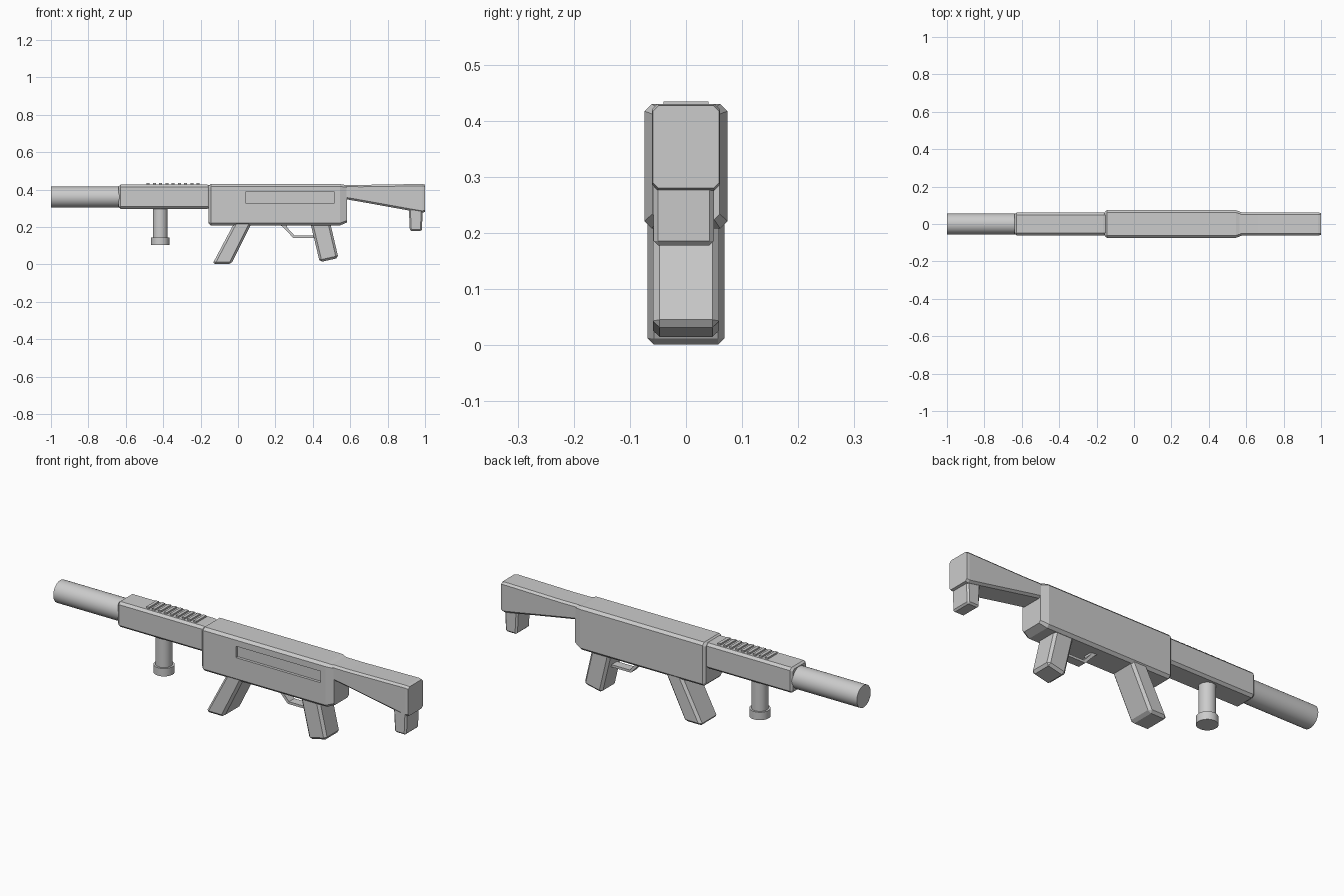
import bpy, bmesh
from math import pi

if "Cube" in bpy.data.objects:
    bpy.data.objects.remove(bpy.data.objects["Cube"])


def finish(name, bm, bevel=0):
    bmesh.ops.recalc_face_normals(bm, faces=bm.faces)
    me = bpy.data.meshes.new(name)
    bm.to_mesh(me)
    bm.free()
    ob = bpy.data.objects.new(name, me)
    bpy.context.collection.objects.link(ob)
    if bevel:
        m = ob.modifiers.new("bevel", "BEVEL")
        m.width = bevel
        m.segments = 1
        m.limit_method = "ANGLE"
    return ob


def loft(name, sections):
    """Chamfered rectangular sections (x, half width, z low, z high, chamfer) joined along x."""
    bm = bmesh.new()
    rings = []
    for x, w, a, b, c in sections:
        pts = [(-w + c, a), (w - c, a), (w, a + c), (w, b - c),
               (w - c, b), (-w + c, b), (-w, b - c), (-w, a + c)]
        rings.append([bm.verts.new((x, y, z)) for y, z in pts])
    for r, s in zip(rings, rings[1:]):
        for i in range(8):
            j = (i + 1) % 8
            bm.faces.new((r[i], r[j], s[j], s[i]))
    bm.faces.new(rings[0])
    bm.faces.new(rings[-1])
    return finish(name, bm)


def extrude(name, pts, y0, y1, bevel=0):
    """Side profile (x, z) extruded across y."""
    bm = bmesh.new()
    f = bm.faces.new([bm.verts.new((x, y0, z)) for x, z in pts])
    g = bmesh.ops.extrude_face_region(bm, geom=[f])["geom"]
    bmesh.ops.translate(bm, vec=(0, y1 - y0, 0),
                        verts=[v for v in g if isinstance(v, bmesh.types.BMVert)])
    return finish(name, bm, bevel)


def box(name, x0, x1, y0, y1, z0, z1):
    return extrude(name, [(x0, z0), (x1, z0), (x1, z1), (x0, z1)], y0, y1)


def cylinder(name, r, depth, loc, rot=(0, 0, 0)):
    bpy.ops.mesh.primitive_cylinder_add(vertices=32, radius=r, depth=depth,
                                        location=loc, rotation=rot)
    bpy.context.object.name = name
    bpy.ops.object.shade_smooth_by_angle()


# Main body with a shallow side recess
body = loft("body", [(-0.157, .064, .220, .420, .010), (-0.145, .074, .208, .430, .013),
                     (0.545, .074, .208, .430, .013), (0.582, .060, .224, .422, .010)])
cutter = box("recess_cutter", 0.04, 0.515, -0.1, -0.060, 0.328, 0.386)
cutter.hide_render = True
cutter.hide_viewport = True
m = body.modifiers.new("recess", "BOOLEAN")
m.operation = "DIFFERENCE"
m.object = cutter

# Front tube and the housing behind it
cylinder("front_tube", 0.056, 0.40, (-0.80, 0, 0.36), (0, pi / 2, 0))
loft("front_housing", [(-0.638, .052, .305, .418, .010), (-0.628, .061, .297, .426, .012),
                       (-0.165, .061, .297, .426, .012), (-0.150, .058, .300, .423, .012)])

# Raised ribs on the housing
for i in range(9):
    x = -0.480 + i * 0.0333
    box(f"rib_{i + 1}", x - .008, x + .008, -.04, .04, .415, .434)

# Vertical handle with wider foot
cylinder("front_handle", 0.039, 0.18, (-0.416, 0, 0.22))
cylinder("front_handle_foot", 0.049, 0.04, (-0.416, 0, 0.125))

# Slanted lower box and rear grip
extrude("slanted_box", [(-.137, .001), (-.037, .001), (.080, .235), (-.013, .235)],
        -.069, .069, .012)
extrude("rear_grip", [(.437, .012), (.537, .034), (.490, .235), (.384, .235)],
        -.059, .059, .012)

# Guard strip
extrude("guard", [(.225, .212), (.250, .190), (.295, .142), (.415, .142), (.415, .154),
                  (.302, .154), (.262, .198), (.262, .212)], -.022, .022)

# Stock and its foot
loft("stock", [(0.55, .061, .353, .426, .010), (0.66, .061, .334, .425, .010),
               (0.915, .061, .288, .429, .010), (0.985, .061, .276, .430, .010),
               (0.999, .059, .280, .427, .010)])
extrude("stock_foot", [(.919, .178), (.983, .178), (.988, .30), (.913, .30)],
        -.058, .050, .008)
